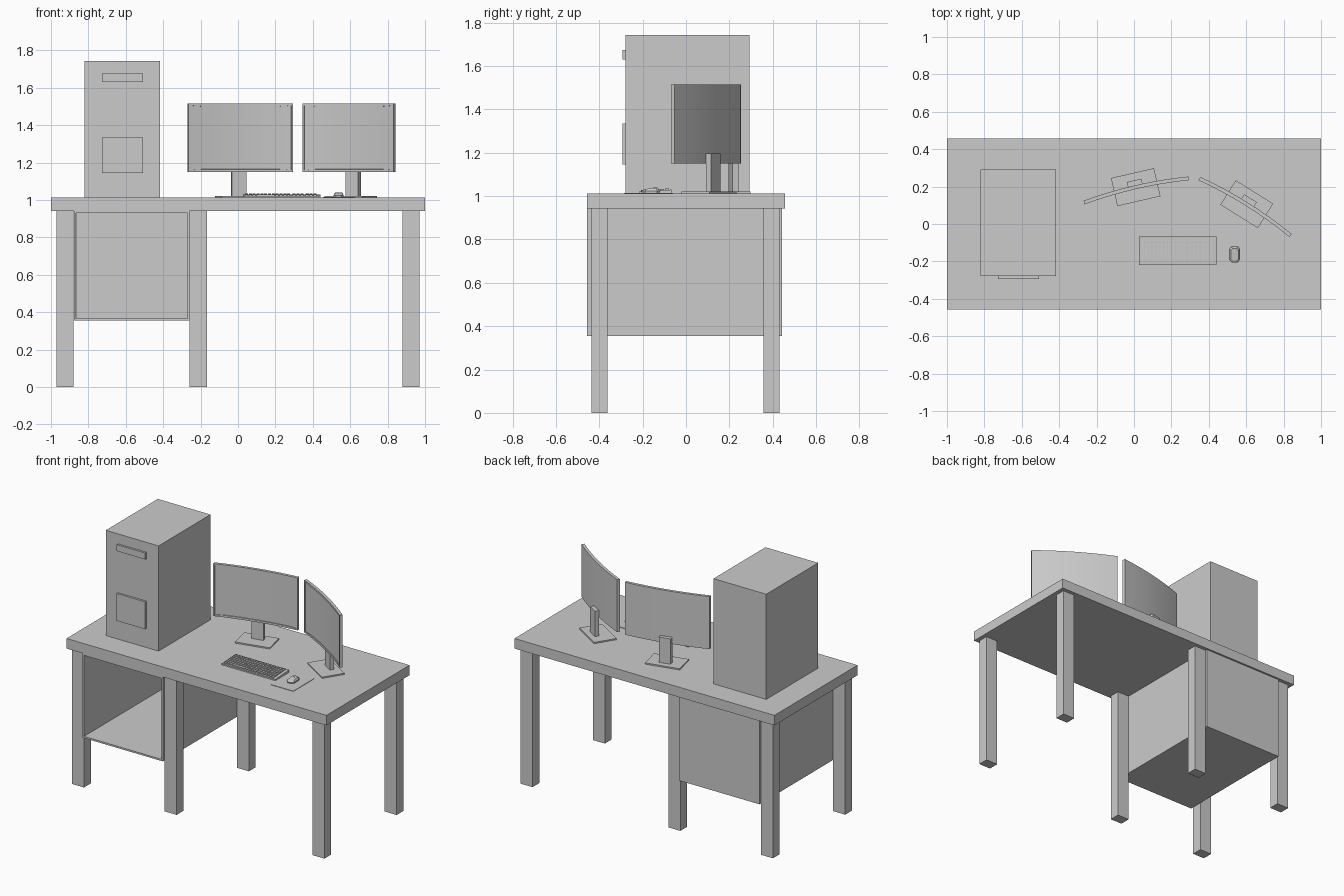
import bpy, bmesh, math
from mathutils import Matrix, Vector

if "Cube" in bpy.data.objects:
    bpy.data.objects.remove(bpy.data.objects["Cube"])

TOP = 1.012  # desk surface height


def finish(name, bm, matrix=None, smooth=False):
    bmesh.ops.recalc_face_normals(bm, faces=bm.faces[:])
    mesh = bpy.data.meshes.new(name)
    bm.to_mesh(mesh)
    bm.free()
    ob = bpy.data.objects.new(name, mesh)
    bpy.context.collection.objects.link(ob)
    if matrix:
        ob.matrix_world = matrix
    if smooth:
        bpy.ops.object.select_all(action='DESELECT')
        ob.select_set(True)
        bpy.context.view_layer.objects.active = ob
        bpy.ops.object.shade_smooth_by_angle(angle=math.radians(30))
    return ob


def add_box(bm, x, y, z):
    size = (x[1] - x[0], y[1] - y[0], z[1] - z[0])
    mid = ((x[0] + x[1]) / 2, (y[0] + y[1]) / 2, (z[0] + z[1]) / 2)
    bmesh.ops.create_cube(bm, size=1, matrix=Matrix.Translation(mid) @ Matrix.Diagonal((*size, 1)))


def box(name, x, y, z, matrix=None):
    bm = bmesh.new()
    add_box(bm, x, y, z)
    return finish(name, bm, matrix)


def loft(rings):
    """Skin closed rings of points and cap both ends."""
    bm = bmesh.new()
    vs = [[bm.verts.new(p) for p in ring] for ring in rings]
    n = len(vs[0])
    for a, b in zip(vs, vs[1:]):
        for i in range(n):
            j = (i + 1) % n
            bm.faces.new((a[i], a[j], b[j], b[i]))
    bm.faces.new(vs[0])
    bm.faces.new(vs[-1])
    bmesh.ops.recalc_face_normals(bm, faces=bm.faces[:])
    bm.normal_update()
    return bm


# Desk top and six legs
box("desk_top", (-1, 1), (-0.457, 0.457), (0.942, TOP))
for col, x in (("left", -0.925), ("middle", -0.212), ("right", 0.925)):
    for row, y in (("front", -0.4), ("back", 0.394)):
        box(f"{row}_{col}_leg", (x - 0.046, x + 0.046), (y - 0.037, y + 0.037), (0, 0.942))

# Open-fronted cabinet under the desk
bm = bmesh.new()
add_box(bm, (-0.877, -0.258), (-0.457, 0.444), (0.355, 0.942))
bm.normal_update()
front = [f for f in bm.faces if f.normal.y < -0.9]
bmesh.ops.inset_region(bm, faces=front, thickness=0.017)
bmesh.ops.inset_region(bm, faces=front, thickness=0.0003, depth=-0.88)
finish("cabinet", bm)

# Computer tower with two front panels
box("tower_case", (-0.822, -0.416), (-0.279, 0.292), (TOP, 1.744))
box("drive_panel", (-0.728, -0.509), (-0.293, -0.279), (1.63, 1.675))
box("lower_panel", (-0.728, -0.509), (-0.293, -0.279), (1.145, 1.335))


# Curved monitors on stands
def monitor(label, x, y, angle):
    m = Matrix.Translation((x, y, 0)) @ Matrix.Rotation(math.radians(angle), 4, 'Z')
    hw, z0, z1, steps = 0.287, 1.15, 1.515, 8
    rings = []
    for i in range(steps + 1):
        t = 2 * i / steps - 1
        yc = -0.018 * t * t
        rings.append([(t * hw, yc + dy, z) for dy, z in
                      ((-0.01, z0), (-0.01, z1), (0.01, z1), (0.01, z0))])
    bm = loft(rings)
    front = [f for f in bm.faces if f.normal.y < -0.8]
    bmesh.ops.inset_region(bm, faces=front, thickness=0.014)
    bmesh.ops.inset_region(bm, faces=front, thickness=0.0003, depth=-0.005)
    finish(f"{label}_monitor_screen", bm, m, smooth=True)
    box(f"{label}_monitor_post", (-0.04, 0.04), (0.009, 0.037), (TOP + 0.008, 1.197), m)
    box(f"{label}_monitor_base", (-0.118, 0.118), (-0.077, 0.077), (TOP, TOP + 0.009), m)


monitor("left", 0.009, 0.197, 13)
monitor("right", 0.603, 0.106, -32)

# Keyboard: wedge body with blocks of keys
KX0, KX1, KY0, KY1 = 0.027, 0.44, -0.218, -0.066
H0, H1 = 0.009, 0.018
profile = [(KY0, TOP), (KY1, TOP), (KY1, TOP + H1), (KY0, TOP + H0)]
finish("keyboard_body", loft([[(x, y, z) for y, z in profile] for x in (KX0, KX1)]))
bm = bmesh.new()
pitch, rows = 0.0205, 6
for start, count in ((KX0 + 0.01, 12), (KX0 + 0.265, 3), (KX0 + 0.335, 3)):
    for r in range(rows):
        y = KY0 + 0.011 + r * 0.022
        z = TOP + H0 + (H1 - H0) * (y + 0.01 - KY0) / (KY1 - KY0)
        cols = [(c, c + 1) for c in range(count)]
        if r == 0 and count > 3:
            cols = [(0, 1), (1, 2), (2, 3), (3, 8), (8, 9), (9, 10), (10, 11), (11, 12)]
        for a, b in cols:
            add_box(bm, (start + a * pitch, start + b * pitch - 0.004), (y, y + 0.018), (z - 0.002, z + 0.006))
finish("keyboard_keys", bm)

# Mouse mat and mouse
box("mouse_mat", (0.455, 0.625), (-0.285, -0.06), (TOP, TOP + 0.003))
outline = [(-0.5, -0.32), (-0.25, -0.5), (0.25, -0.5), (0.5, -0.32),
           (0.5, 0.36), (0.3, 0.5), (-0.3, 0.5), (-0.5, 0.36)]
rings = []
for scale, z in ((0.95, 0.003), (1, 0.012), (0.72, 0.024)):
    rings.append([(0.538 + px * 0.054 * scale, -0.163 + py * 0.086 * scale,
                   TOP + z + (py * 0.008 if z > 0.02 else 0)) for px, py in outline])
finish("mouse", loft(rings))
box("mouse_wheel", (0.535, 0.541), (-0.153, -0.138), (TOP + 0.02, TOP + 0.029))
